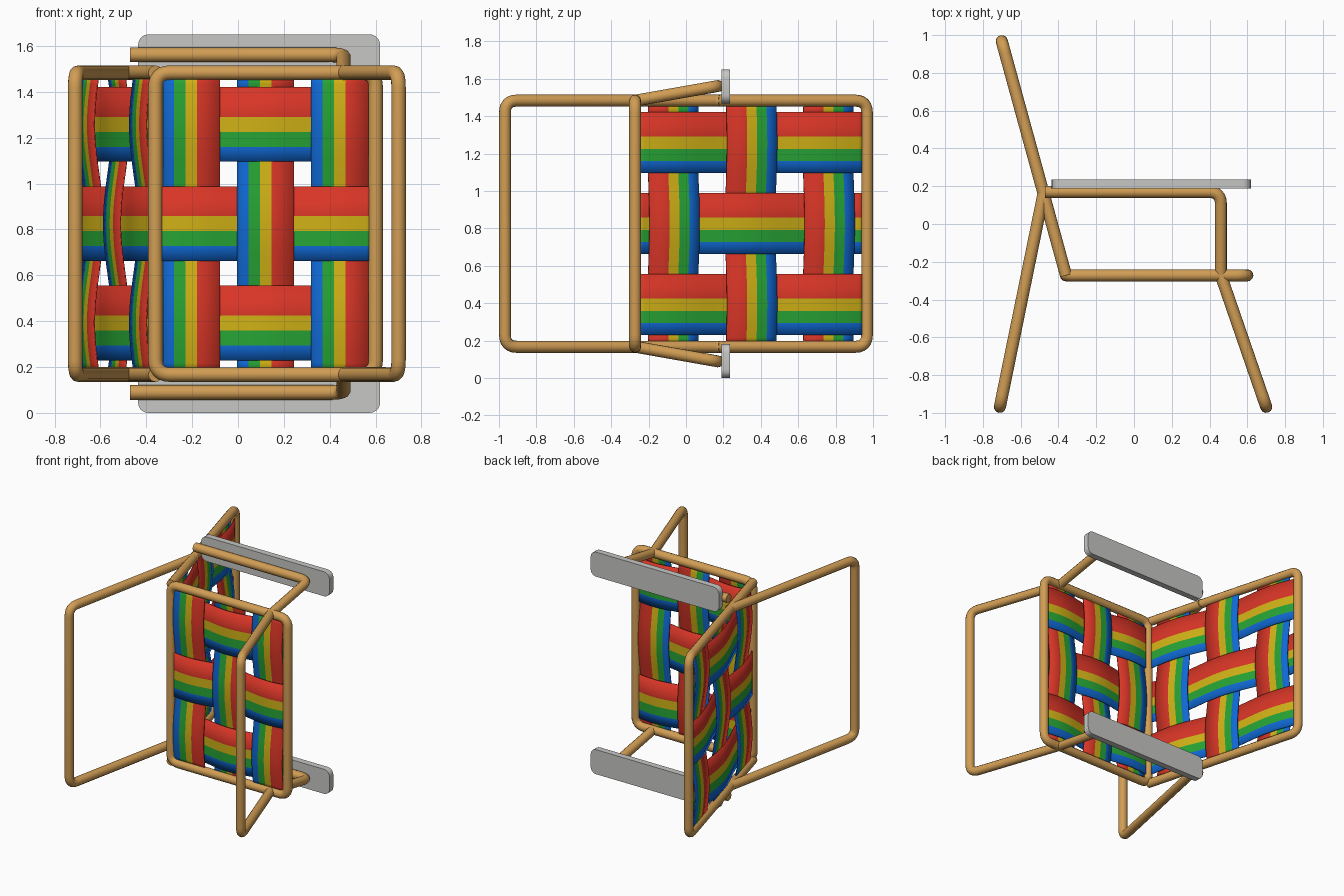
import bpy, bmesh, math
from mathutils import Vector

if bpy.data.objects.get("Cube"):
    bpy.data.objects.remove(bpy.data.objects["Cube"], do_unlink=True)


def material(name, color):
    m = bpy.data.materials.new(name)
    m.use_nodes = True
    m.diffuse_color = (*color, 1)
    bsdf = next(n for n in m.node_tree.nodes if n.type == 'BSDF_PRINCIPLED')
    bsdf.inputs["Base Color"].default_value = (*color, 1)
    return m


TUBE = material("golden_tube", (0.64, 0.34, 0.09))
GRAY = material("light_gray", (0.57, 0.57, 0.56))
RED = material("red", (0.69, 0.036, 0.02))
YELLOW = material("yellow", (0.63, 0.44, 0.008))
GREEN = material("green", (0.02, 0.37, 0.035))
BLUE = material("blue", (0.005, 0.14, 0.66))
STRIPES = [RED, YELLOW, GREEN, BLUE]
CUTS = [0, 0.4, 0.6, 0.8, 1]          # stripe borders across a strap

MID, HALF = 0.825, 0.658              # centre and half width of the frame
LOW, HIGH = MID - HALF, MID + HALF
R = 0.032                             # tube radius


def finish(obj):
    bpy.ops.object.select_all(action='DESELECT')
    obj.select_set(True)
    bpy.context.view_layer.objects.active = obj
    bpy.ops.object.shade_smooth_by_angle(angle=math.radians(40))


def mesh_object(name, bm, mats):
    me = bpy.data.meshes.new(name)
    bm.to_mesh(me)
    bm.free()
    for m in mats:
        me.materials.append(m)
    obj = bpy.data.objects.new(name, me)
    bpy.context.collection.objects.link(obj)
    return obj


def rounded(points, closed, radius=0.065, steps=6):
    """Replace each corner of a path by a smooth bend."""
    pts = [Vector(p) for p in points]
    out = []
    for i, p in enumerate(pts):
        if not closed and i in (0, len(pts) - 1):
            out.append(p)
            continue
        a = p + (pts[i - 1] - p).normalized() * radius
        b = p + (pts[(i + 1) % len(pts)] - p).normalized() * radius
        for k in range(steps + 1):
            t = k / steps
            out.append(a * (1 - t) ** 2 + p * 2 * t * (1 - t) + b * t * t)
    return out


def tube(name, points, closed=False):
    cu = bpy.data.curves.new(name, 'CURVE')
    cu.dimensions = '3D'
    cu.bevel_depth = R
    cu.bevel_resolution = 4
    cu.use_fill_caps = True
    path = rounded(points, closed)
    sp = cu.splines.new('POLY')
    sp.points.add(len(path) - 1)
    for q, p in zip(sp.points, path):
        q.co = (*p, 1)
    sp.use_cyclic_u = closed
    obj = bpy.data.objects.new(name, cu)
    bpy.context.collection.objects.link(obj)
    cu.materials.append(TUBE)
    bpy.ops.object.select_all(action='DESELECT')
    obj.select_set(True)
    bpy.context.view_layer.objects.active = obj
    bpy.ops.object.convert(target='MESH')
    finish(bpy.context.object)


def u_frame(name, start, end):
    """U-shaped tube: two rails from start to end joined by a crossbar."""
    tube(name, [(*start, LOW), (*end, LOW), (*end, HIGH), (*start, HIGH)])


# Frame tubes, placed by their side profile
SEAT_FRONT, SEAT_BACK = Vector((0.6, -0.272)), Vector((-0.36, -0.272))
BACK_TOP, HINGE, KNEE = Vector((-0.7, 0.968)), Vector((-0.475, 0.18)), Vector((0.46, -0.272))
tube("seat_frame", [(*SEAT_FRONT, LOW), (*SEAT_FRONT, HIGH),
                    (*SEAT_BACK, HIGH), (*SEAT_BACK, LOW)], closed=True)
u_frame("back_frame", SEAT_BACK, BACK_TOP)
u_frame("back_legs", HINGE, (-0.71, -0.968))
u_frame("front_legs", KNEE, (0.7, -0.968))

# Arm supports and arm rests, one for each side
for side, label in ((-1, "lower"), (1, "upper")):
    arm_z = MID + side * 0.736
    tube(label + "_arm_support", [(-0.47, 0.17, arm_z), (0.46, 0.17, arm_z),
                                  (*KNEE, MID + side * HALF)])
    bm = bmesh.new()
    bmesh.ops.create_cube(bm, size=1)
    bmesh.ops.scale(bm, vec=(1.055, 0.046, 0.182), verts=bm.verts)
    bmesh.ops.translate(bm, vec=(0.092, 0.212, MID + side * 0.734), verts=bm.verts)
    corners = [e for e in bm.edges if abs(e.verts[0].co.y - e.verts[1].co.y) > 0.01]
    bmesh.ops.bevel(bm, geom=corners, offset=0.045, segments=5, profile=0.5, affect='EDGES')
    finish(mesh_object(label + "_arm_rest", bm, [GRAY]))


def strap(name, place, length, width, wave, flip):
    """Striped wavy strip; place(along, across, offset) gives the position."""
    bm = bmesh.new()
    n = 36
    rows = []
    for k in range(n + 1):
        t = (k / n - 0.5) * length
        rows.append([bm.verts.new(place(t, (c - 0.5) * width, wave(t))) for c in CUTS])
    for r0, r1 in zip(rows, rows[1:]):
        for c in range(len(STRIPES)):
            f = bm.faces.new((r0[c], r0[c + 1], r1[c + 1], r1[c]))
            f.material_index = c
    if flip:
        bmesh.ops.reverse_faces(bm, faces=bm.faces)
    obj = mesh_object(name, bm, STRIPES)
    mod = obj.modifiers.new("thickness", 'SOLIDIFY')
    mod.thickness = 0.006
    mod.offset = 0
    finish(obj)


def webbing(name, start, end, pitch, width):
    """Three by three woven straps in the panel running from start to end."""
    span = end - start
    d = span.normalized()
    normal = Vector((d.y, -d.x))
    centre = (start + end) / 2
    pitch_z, width_z, amp = 0.433, 0.326, 0.02

    def at(a, z, off):
        p = centre + d * a + normal * off
        return (p.x, p.y, MID + z)

    for i in (-1, 0, 1):
        sign = amp if i == 0 else -amp
        strap(f"{name}_cross_strap_{i + 2}",
              lambda t, w, o: at(i * pitch + w, t, o), 2 * HALF - 0.03, width,
              lambda t: -sign * math.cos(math.pi * t / pitch_z), False)
        strap(f"{name}_long_strap_{i + 2}",
              lambda t, w, o: at(t, i * pitch_z - w, o), span.length - 0.03, width_z,
              lambda t: sign * math.cos(math.pi * t / pitch), False)


webbing("seat", SEAT_FRONT, SEAT_BACK, 0.323, 0.25)
webbing("back", SEAT_BACK, BACK_TOP, 0.43, 0.278)
